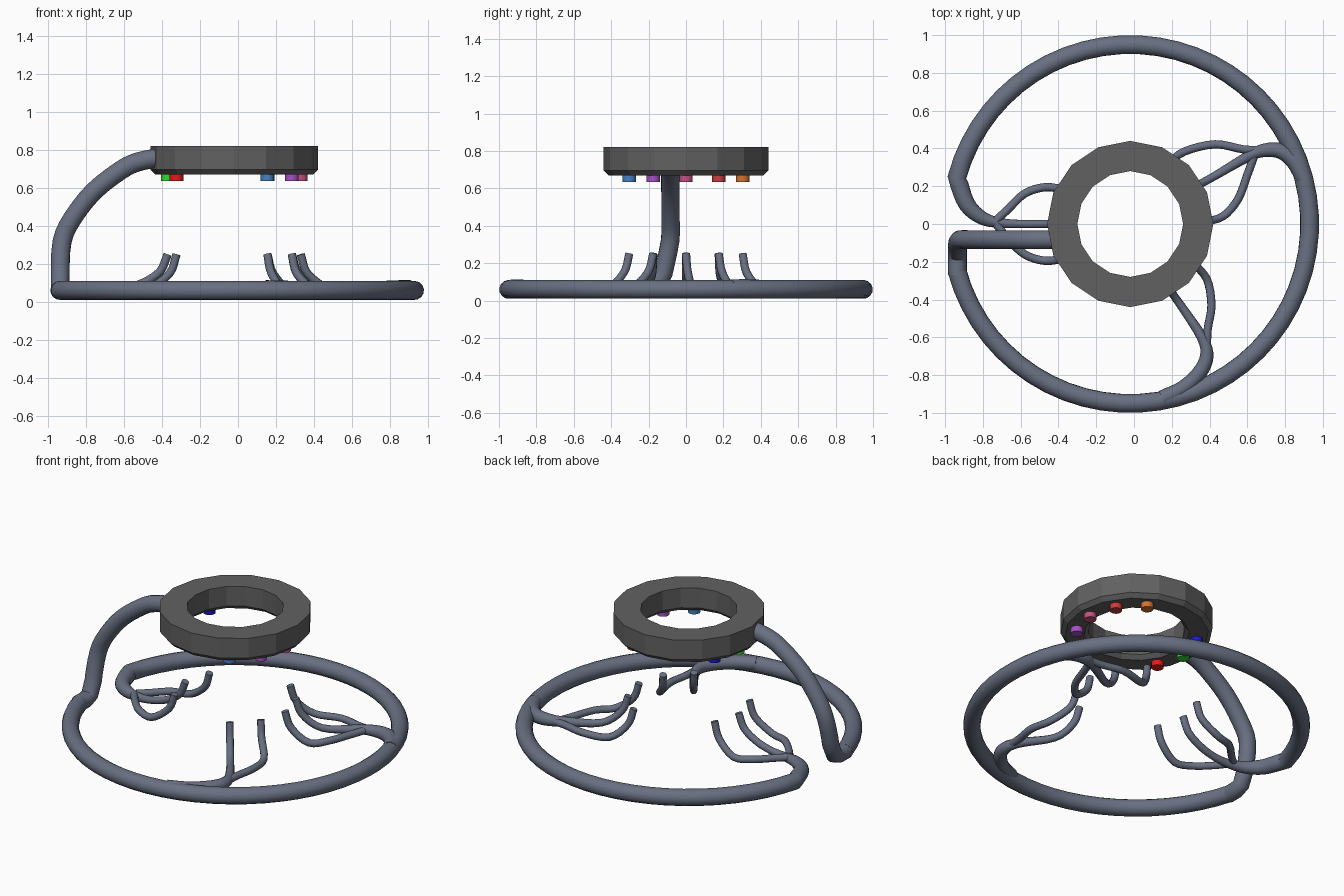
import bpy, bmesh
from math import sin, cos, radians, pi
from mathutils import Vector

if "Cube" in bpy.data.objects:
    bpy.data.objects.remove(bpy.data.objects["Cube"])

CX = -0.02          # common centre of the ring and the head
Z = 0.06            # height of the base tube axis


def material(name, rgb):
    m = bpy.data.materials.new(name)
    m.diffuse_color = (*rgb, 1)
    m.use_nodes = True
    m.node_tree.nodes["Principled BSDF"].inputs["Base Color"].default_value = m.diffuse_color
    return m


STEEL = material("slate", (0.14, 0.16, 0.22))
DARK = material("dark_grey", (0.12, 0.12, 0.12))


def finish(name, bm, mat):
    bmesh.ops.recalc_face_normals(bm, faces=bm.faces)
    me = bpy.data.meshes.new(name)
    bm.to_mesh(me)
    bm.free()
    me.materials.append(mat)
    ob = bpy.data.objects.new(name, me)
    bpy.context.collection.objects.link(ob)
    return ob


def smooth_path(pts, steps=4):
    """Catmull-Rom through (x, y, z, radius) points."""
    p = [Vector(q) for q in pts]
    p = [2 * p[0] - p[1]] + p + [2 * p[-1] - p[-2]]
    out = []
    for a, b, c, d in zip(p, p[1:], p[2:], p[3:]):
        for i in range(steps):
            t = i / steps
            out.append(0.5 * (2 * b + (c - a) * t + (2 * a - 5 * b + 4 * c - d) * t * t
                              + (3 * b - a - 3 * c + d) * t ** 3))
    return out + [p[-2]]


def tube(name, path, sides=14):
    """Sweep a circle along the path, carrying the frame from ring to ring."""
    bm = bmesh.new()
    rings, side, prev = [], None, None
    pos = [Vector(q[:3]) for q in path]
    for i, q in enumerate(pos):
        t = (pos[min(i + 1, len(pos) - 1)] - pos[max(i - 1, 0)]).normalized()
        if side is None:
            side = t.orthogonal().normalized()
        else:
            side = prev.rotation_difference(t) @ side
        prev = t
        up, r = t.cross(side), path[i][3]
        rings.append([bm.verts.new(q + r * (cos(2 * pi * k / sides) * side + sin(2 * pi * k / sides) * up))
                      for k in range(sides)])
    for a, b in zip(rings, rings[1:]):
        for k in range(sides):
            n = (k + 1) % sides
            bm.faces.new((a[k], a[n], b[n], b[k]))
    bm.faces.new(rings[0])
    bm.faces.new(rings[-1])
    ob = finish(name, bm, STEEL)
    bpy.context.view_layer.objects.active = ob
    ob.select_set(True)
    bpy.ops.object.shade_smooth_by_angle(angle=radians(40))
    ob.select_set(False)


def branch(name, pts, peg_angle, r0=0.022, r=0.022):
    """Flat run that turns up to a tip under its peg."""
    tip = Vector((CX + 0.35 * cos(radians(peg_angle)), 0.35 * sin(radians(peg_angle))))
    last = Vector(pts[-1][:2])
    near = last.lerp(tip, 0.75)
    path = [(p[0], p[1], Z + 0.01, p[2] if len(p) > 2 else r) for p in pts]
    path += [(*near, 0.15, r), (*tip, 0.25, r)]
    tube(name, smooth_path(path), 10)


# Open base ring, ending on the left in a curl that runs inward
ring = [(CX + 0.95 * cos(radians(a)), 0.95 * sin(radians(a)), Z, 0.05) for a in range(-165, 166, 6)]
curl = smooth_path([(-0.937, 0.245, Z, 0.05), (-0.885, 0.105, Z, 0.045), (-0.80, 0.03, Z, 0.036),
                    (-0.70, 0.005, Z, 0.026), (-0.60, 0.0, Z + 0.01, 0.022), (-0.50, 0.0, 0.10, 0.022),
                    (-0.41, 0.0, 0.16, 0.022), (-0.37, 0.0, 0.25, 0.022)])
tube("base_ring", ring + curl[1:])

# Arm rising from the other ring end to the head
arm = smooth_path([(-0.92, -0.125, 0.12, 0.05), (-0.935, -0.12, 0.15, 0.05), (-0.925, -0.085, 0.32, 0.05),
                   (-0.87, -0.083, 0.44, 0.05), (-0.76, -0.083, 0.58, 0.05),
                   (-0.62, -0.083, 0.69, 0.05), (-0.53, -0.083, 0.735, 0.05), (-0.41, -0.083, 0.76, 0.05)], 3)
foot = [(-0.935, -0.27, Z, 0.05), (-0.935, -0.2, Z, 0.05), (-0.935, -0.155, 0.075, 0.05)]
tube("arm", foot + arm[3:])

# Branches: left pair mirrored about the curl, then right and lower groups
for s, label in ((1, "back"), (-1, "front")):
    branch("left_branch_" + label, [(-0.73, 0.01 + 0.01 * s), (-0.67, 0.075 * s), (-0.58, 0.16 * s),
                                    (-0.47, 0.195 * s)], 180 - 30 * s)
branch("right_stem", [(0.90, 0.24, 0.045), (0.85, 0.33, 0.045), (0.78, 0.385, 0.042), (0.69, 0.39, 0.036),
                      (0.60, 0.355, 0.028), (0.42, 0.25, 0.022)], 30)
branch("right_branch_back", [(0.70, 0.39), (0.58, 0.395), (0.43, 0.422), (0.27, 0.385)], 60)
branch("right_branch_front", [(0.64, 0.37), (0.60, 0.26), (0.55, 0.13), (0.47, 0.04)], 0)
branch("front_stem", [(0.15, -0.925, 0.045), (0.26, -0.87, 0.042), (0.345, -0.79, 0.04), (0.385, -0.70, 0.036),
                      (0.36, -0.60, 0.028), (0.24, -0.42, 0.022)], -60)
branch("front_branch", [(0.385, -0.69), (0.39, -0.56), (0.41, -0.43), (0.385, -0.29)], -30)

# Sixteen-sided ring head with a chamfered lower rim
profile = [(0.28, 0.82), (0.44, 0.82), (0.44, 0.695), (0.415, 0.67), (0.305, 0.67), (0.28, 0.695)]
bm = bmesh.new()
loops = [[bm.verts.new((CX + r * cos(k * pi / 8), r * sin(k * pi / 8), z)) for r, z in profile]
         for k in range(16)]
for k in range(16):
    a, b = loops[k], loops[(k + 1) % 16]
    for i in range(len(profile)):
        j = (i + 1) % len(profile)
        bm.faces.new((a[i], b[i], b[j], a[j]))
finish("head_ring", bm, DARK)

# Coloured pegs under the head, one above each branch tip
pegs = [(-60, "steel_blue", (0.06, 0.22, 0.55)), (-30, "purple", (0.38, 0.08, 0.56)),
        (0, "pink", (0.55, 0.08, 0.22)), (30, "soft_red", (0.6, 0.045, 0.045)),
        (60, "orange", (0.65, 0.17, 0.03)), (150, "blue", (0.01, 0.01, 0.6)),
        (180, "green", (0.03, 0.7, 0.03)), (210, "red", (0.8, 0.01, 0.01))]
for ang, name, rgb in pegs:
    bm = bmesh.new()
    bmesh.ops.create_cone(bm, cap_ends=True, segments=16, radius1=0.036, radius2=0.036, depth=0.05)
    bmesh.ops.translate(bm, verts=bm.verts,
                        vec=(CX + 0.35 * cos(radians(ang)), 0.35 * sin(radians(ang)), 0.66))
    ob = finish("peg_" + name, bm, material(name, rgb))
    bpy.context.view_layer.objects.active = ob
    ob.select_set(True)
    bpy.ops.object.shade_smooth_by_angle(angle=radians(40))
    ob.select_set(False)
